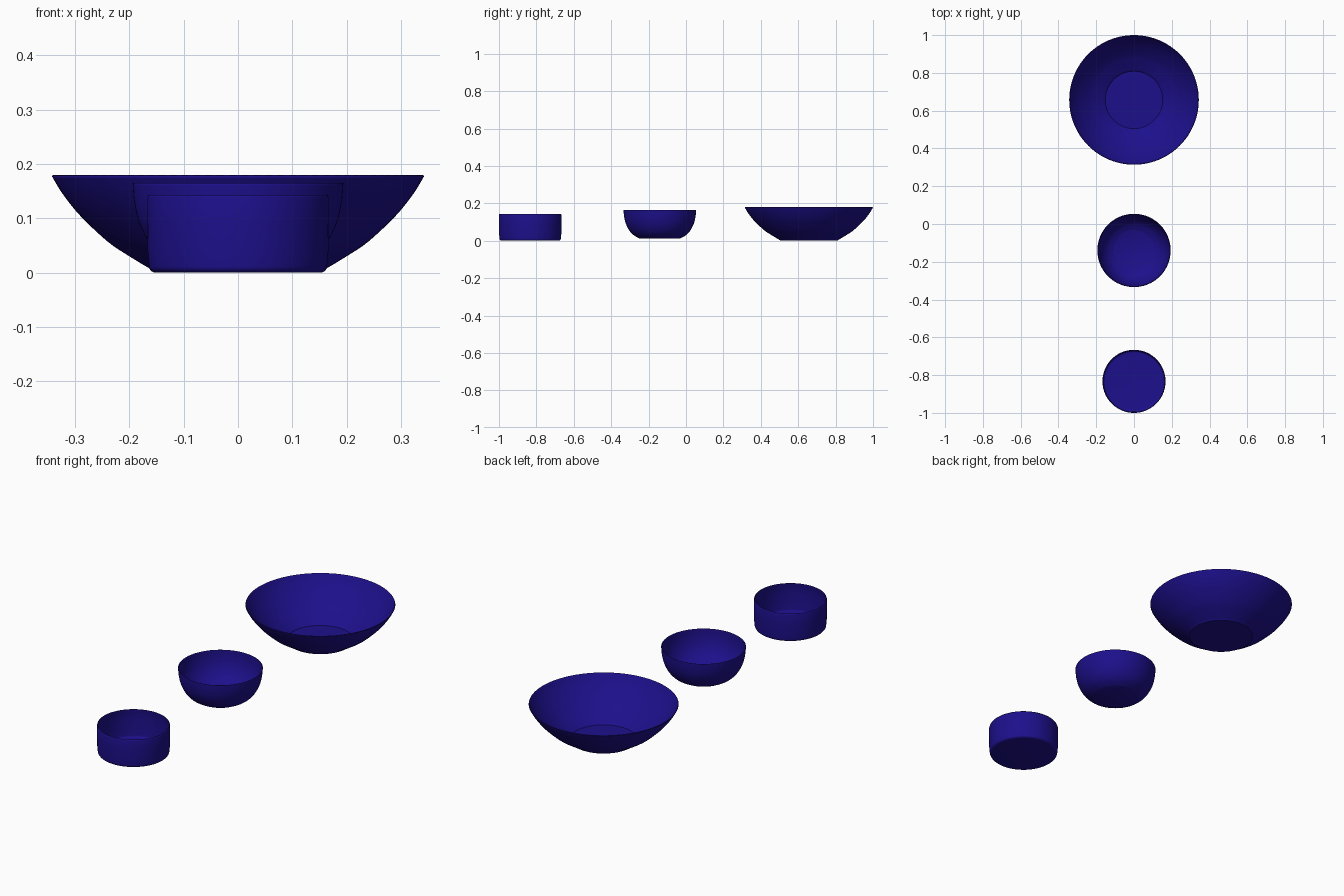
import bpy, bmesh, math

if "Cube" in bpy.data.objects:
    bpy.data.objects.remove(bpy.data.objects["Cube"])

SEG = 96
mat = bpy.data.materials.new("dark_blue_glaze")
mat.diffuse_color = (0.012, 0.005, 0.26, 1)
mat.use_nodes = True
mat.node_tree.nodes["Principled BSDF"].inputs["Base Color"].default_value = mat.diffuse_color


def smooth_curve(p, steps=5):
    """Catmull-Rom interpolation through the wall points."""
    q = [p[0]] + p + [p[-1]]
    out = []
    for i in range(1, len(q) - 2):
        for s in range(steps):
            t = s / steps
            out.append(tuple(0.5 * (2 * b + (c - a) * t + (2 * a - 5 * b + 4 * c - d) * t * t
                                    + (3 * b - a - 3 * c + d) * t ** 3)
                             for a, b, c, d in zip(*q[i - 1:i + 3])))
    return out + [p[-1]]


def vessel(name, y, profile, wall=0.003):
    """Spin an outer profile (radius, z), base first, into a thin open vessel."""
    bm = bmesh.new()
    rings = [[bm.verts.new((r * math.cos(2 * math.pi * k / SEG),
                            r * math.sin(2 * math.pi * k / SEG), z))
              for k in range(SEG)] for r, z in profile]
    centre = bm.verts.new((0, 0, profile[0][1]))
    for k in range(SEG):
        n = (k + 1) % SEG
        bm.faces.new((centre, rings[0][n], rings[0][k]))
        for a, b in zip(rings, rings[1:]):
            bm.faces.new((a[k], a[n], b[n], b[k]))
    me = bpy.data.meshes.new(name)
    bm.to_mesh(me)
    bm.free()
    me.materials.append(mat)
    ob = bpy.data.objects.new(name, me)
    bpy.context.collection.objects.link(ob)
    ob.location.y = y
    sol = ob.modifiers.new("wall", 'SOLIDIFY')
    sol.thickness = wall
    sol.offset = -1
    bpy.ops.object.select_all(action='DESELECT')
    ob.select_set(True)
    bpy.context.view_layer.objects.active = ob
    bpy.ops.object.shade_smooth_by_angle(angle=math.radians(28))
    return ob


# Wide shallow bowl at the back
vessel("wide_bowl", 0.657, [(0.153, 0.0)] + smooth_curve(
    [(0.157, 0.004), (0.2, 0.03), (0.24, 0.057), (0.29, 0.104), (0.323, 0.145), (0.343, 0.178)]))

# Medium rounded bowl
vessel("medium_bowl", -0.14, smooth_curve(
    [(0.108, 0.012), (0.14, 0.03), (0.164, 0.056), (0.182, 0.092), (0.191, 0.13), (0.194, 0.165)]))

# Straight-sided dish with a rounded foot at the front
foot = [(0.152 + 0.012 * math.sin(a), 0.012 - 0.012 * math.cos(a))
        for a in (math.pi / 2 * i / 6 for i in range(7))]
vessel("straight_dish", -0.833, foot + [(0.1665, 0.04), (0.167, 0.09), (0.167, 0.138), (0.1655, 0.143)])
